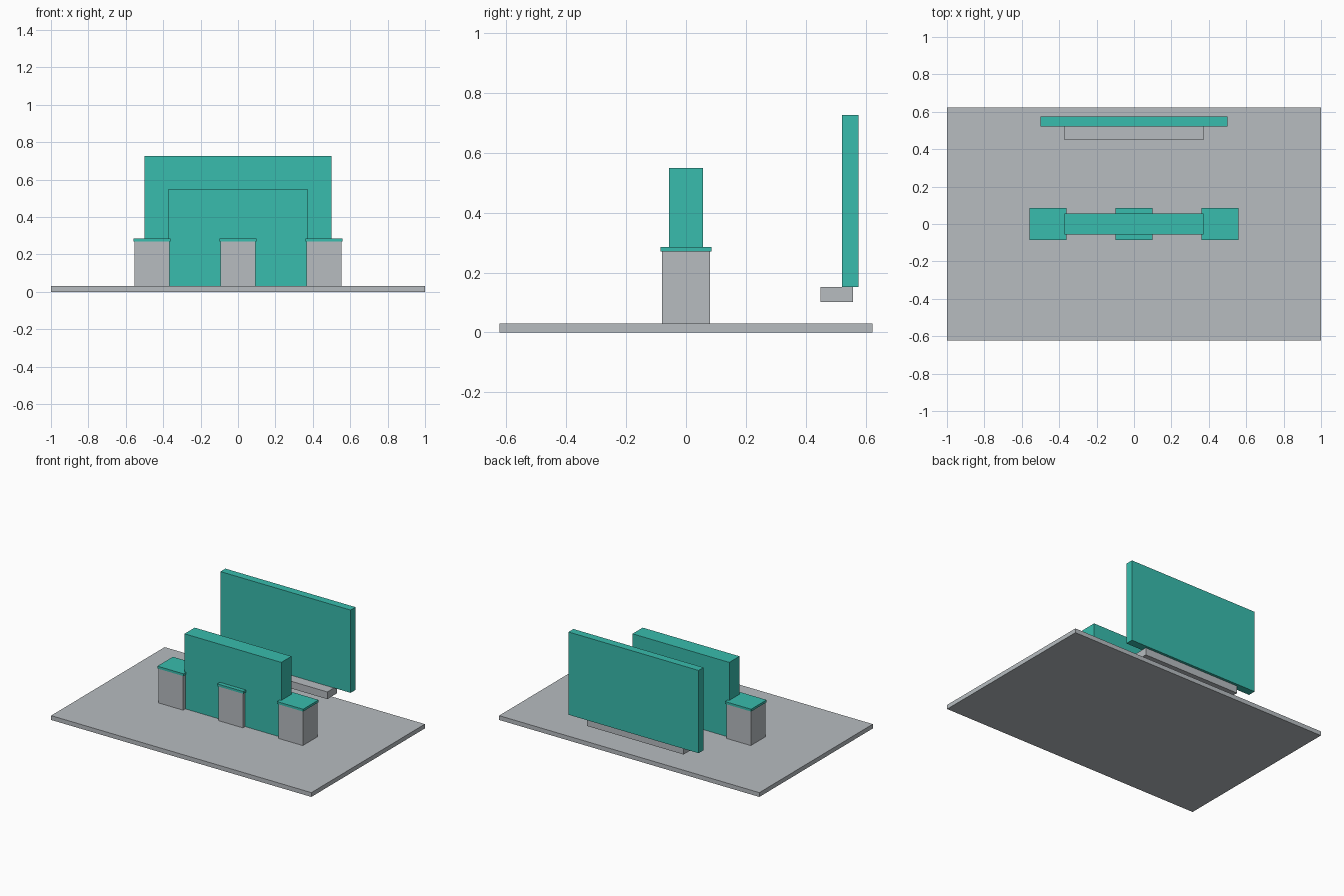
import bpy

if "Cube" in bpy.data.objects:
    bpy.data.objects.remove(bpy.data.objects["Cube"])


def material(name, rgb):
    m = bpy.data.materials.new(name)
    lin = [((c / 255 + 0.055) / 1.055) ** 2.4 for c in rgb]
    m.diffuse_color = (*lin, 1)
    m.use_nodes = True
    m.node_tree.nodes["Principled BSDF"].inputs["Base Color"].default_value = m.diffuse_color
    return m


GREY = material("light_grey", (183, 188, 192))
TEAL = material("teal", (56, 188, 173))


def box(name, x, y, z, mat):
    """Box from (min, max) ranges along each axis."""
    bpy.ops.mesh.primitive_cube_add(size=1, location=[sum(r) / 2 for r in (x, y, z)])
    ob = bpy.context.object
    ob.name = name
    ob.scale = [r[1] - r[0] for r in (x, y, z)]
    bpy.ops.object.transform_apply(location=False, rotation=False, scale=True)
    ob.data.materials.append(mat)
    return ob


# Ground slab
box("base_slab", (-1, 1), (-0.623, 0.623), (0, 0.03), GREY)

# Middle wall, sunk into the slab
box("centre_wall", (-0.372, 0.372), (-0.056, 0.056), (0.003, 0.55), TEAL)

# Three capped pillars, the middle one passing through the wall
for side, cx in (("left", -0.46), ("centre", 0), ("right", 0.46)):
    box(side + "_pillar", (cx - 0.094, cx + 0.094), (-0.08, 0.08), (0.01, 0.272), GREY)
    box(side + "_pillar_cap", (cx - 0.1, cx + 0.1), (-0.085, 0.085), (0.27, 0.286), TEAL)

# Raised rear panel with the ledge under its front edge
box("rear_panel", (-0.5, 0.5), (0.522, 0.576), (0.152, 0.727), TEAL)
box("rear_ledge", (-0.372, 0.372), (0.449, 0.558), (0.102, 0.152), GREY)
